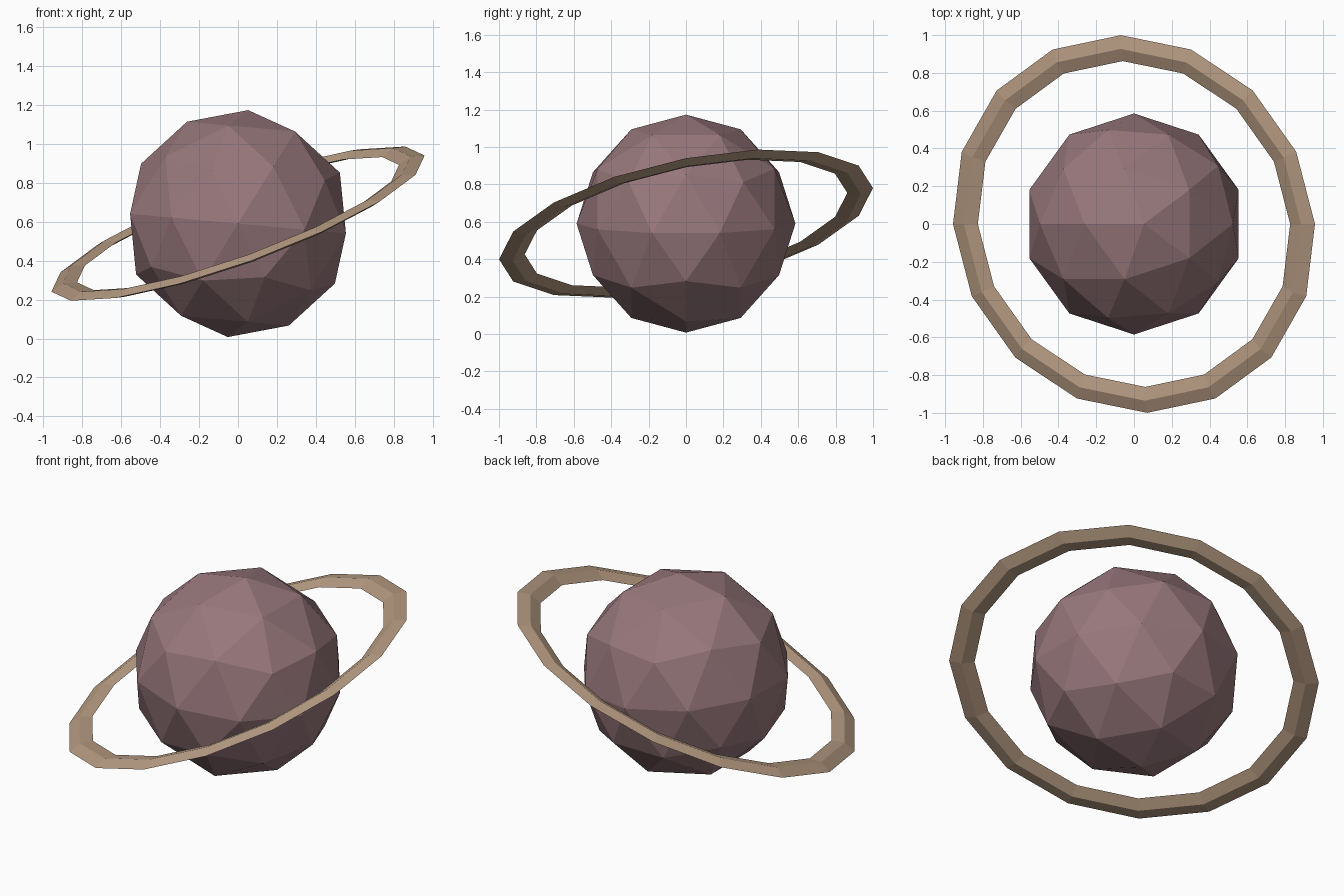
import bpy
import math

cube = bpy.data.objects.get("Cube")
if cube:
    bpy.data.objects.remove(cube, do_unlink=True)

CENTRE = (0, 0, 0.59)


def make_material(name, colour):
    mat = bpy.data.materials.new(name)
    mat.use_nodes = True
    mat.diffuse_color = colour
    node = next(n for n in mat.node_tree.nodes if n.type == "BSDF_PRINCIPLED")
    node.inputs["Base Color"].default_value = colour
    return mat


def finish(name, mat):
    obj = bpy.context.object
    obj.name = obj.data.name = name
    obj.data.materials.append(mat)
    bpy.ops.object.shade_flat()
    return obj


mauve = make_material("dusty mauve", (0.31, 0.185, 0.20, 1))
tan = make_material("warm tan", (0.47, 0.33, 0.225, 1))

# Faceted planet, turned so an edge midpoint sits on every axis
tilt = math.pi / 2 - math.atan(2) / 2
bpy.ops.mesh.primitive_ico_sphere_add(
    subdivisions=2, radius=0.585, location=CENTRE, rotation=(0, -tilt, 0))
finish("planet", mauve)

# Tilted ring with a flattened diamond section
bpy.ops.mesh.primitive_torus_add(
    major_segments=16, minor_segments=4, major_radius=0.95,
    minor_radius=0.07, location=CENTRE, rotation=(0.2, -0.35, 0))
ring = finish("ring", tan)
ring.scale.z = 0.3
